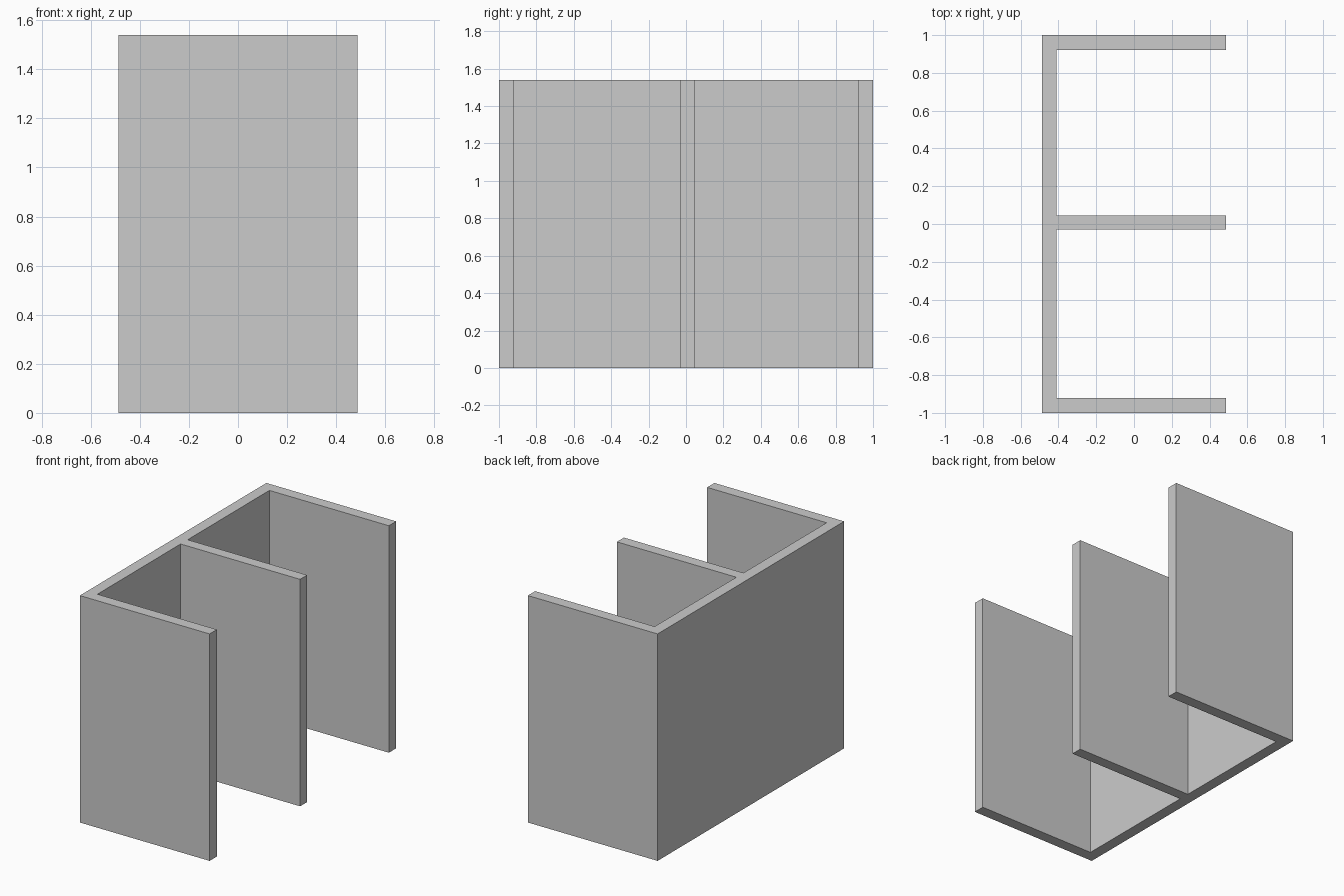
import bpy
import bmesh

if "Cube" in bpy.data.objects:
    bpy.data.objects.remove(bpy.data.objects["Cube"])

HALF_X, HALF_Y, HEIGHT = 0.487, 1.0, 1.54
INNER_X = -0.41                 # inner face of the back wall
# y ranges of the three upright panels, bottom to top in plan
PANELS = [(-HALF_Y, -0.922), (-0.03, 0.046), (0.922, HALF_Y)]

# E-shaped floor plan: outer back edge, then out and back along each panel
plan = [(-HALF_X, HALF_Y), (-HALF_X, -HALF_Y)]
for i, (y0, y1) in enumerate(PANELS):
    if i > 0:
        plan.append((INNER_X, y0))
    plan += [(HALF_X, y0), (HALF_X, y1)]
    if i < len(PANELS) - 1:
        plan.append((INNER_X, y1))

# Extrude the plan straight up
bm = bmesh.new()
face = bm.faces.new([bm.verts.new((x, y, 0)) for x, y in plan])
result = bmesh.ops.extrude_face_region(bm, geom=[face], use_keep_orig=True)
top = [g for g in result["geom"] if isinstance(g, bmesh.types.BMVert)]
bmesh.ops.translate(bm, verts=top, vec=(0, 0, HEIGHT))
bmesh.ops.recalc_face_normals(bm, faces=bm.faces)

mesh = bpy.data.meshes.new("divider_walls")
bm.to_mesh(mesh)
bm.free()
bpy.context.collection.objects.link(bpy.data.objects.new("divider_walls", mesh))
